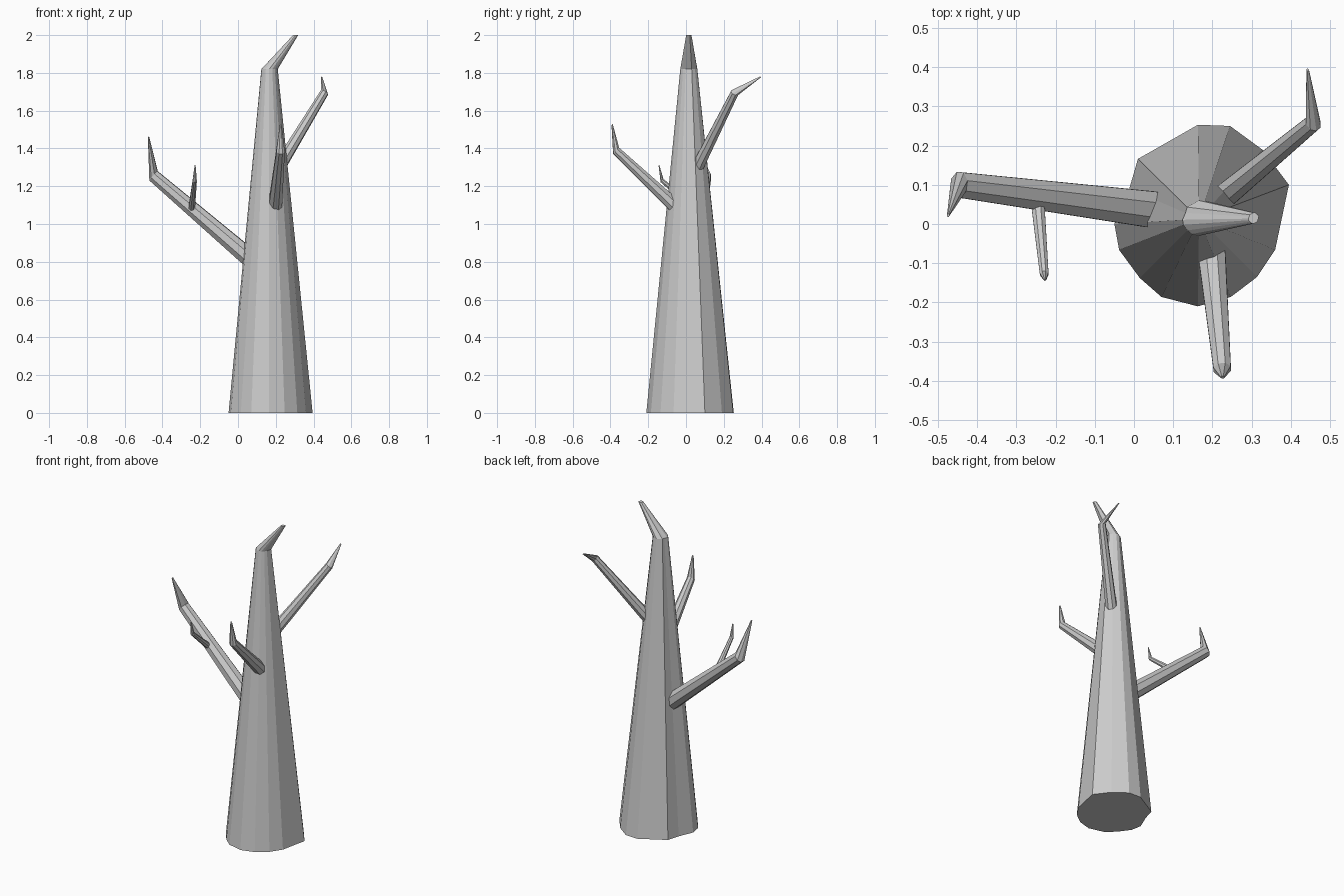
import bpy, bmesh, math
from mathutils import Vector

cube = bpy.data.objects.get("Cube")
if cube:
    bpy.data.objects.remove(cube, do_unlink=True)

bark = bpy.data.materials.new("grey_bark")
bark.use_nodes = True
GREY = (0.6, 0.6, 0.6, 1.0)
bark.diffuse_color = GREY
bark.node_tree.nodes["Principled BSDF"].inputs["Base Color"].default_value = GREY


def loft(name, rings):
    """Skin a list of point rings into a closed, flat shaded tube."""
    bm = bmesh.new()
    loops = [[bm.verts.new(p) for p in ring] for ring in rings]
    n = len(loops[0])
    for low, high in zip(loops, loops[1:]):
        for i in range(n):
            j = (i + 1) % n
            bm.faces.new((low[i], low[j], high[j], high[i]))
    bm.faces.new(loops[0][::-1])
    bm.faces.new(loops[-1])
    bmesh.ops.recalc_face_normals(bm, faces=bm.faces)
    mesh = bpy.data.meshes.new(name)
    bm.to_mesh(mesh)
    bm.free()
    mesh.materials.append(bark)
    obj = bpy.data.objects.new(name, mesh)
    bpy.context.collection.objects.link(obj)
    return obj


def ring(centre, axis, radius, sides=8):
    """Circle of points around an axis."""
    turn = Vector(axis).to_track_quat('Z', 'Y')
    angles = [math.tau * (i + 0.5) / sides for i in range(sides)]
    return [Vector(centre) + turn @ Vector((math.cos(a), math.sin(a), 0)) * radius
            for a in angles]


def branch(name, base, bend, tip, radii):
    """Tapered limb with a sharp bend and a pointed end."""
    base, bend, tip = Vector(base), Vector(bend), Vector(tip)
    axis = bend - base
    loft(name, [ring(base, axis, radii[0]), ring(bend, axis, radii[1]),
                ring(tip, axis, radii[2])])


# Trunk: uneven base outline shrinking to a narrow neck, then a bent tip
outline = [(0.163, 0.253), (0.245, 0.25), (0.327, 0.19), (0.395, 0.10),
           (0.36, -0.066), (0.314, -0.135), (0.247, -0.186), (0.163, -0.21),
           (0.07, -0.186), (0.015, -0.138), (-0.038, -0.066), (-0.05, 0.0),
           (-0.012, 0.09), (0.01, 0.166)]


def trunk_ring(centre, scale):
    cx, cy, cz = centre
    return [(cx + (x - 0.172) * scale, cy + (y - 0.022) * scale, cz)
            for x, y in outline]


loft("trunk", [trunk_ring((0.172, 0.022, 0), 1.0),
               trunk_ring((0.167, 0.015, 1.82), 0.195),
               trunk_ring((0.305, 0.015, 2.0), 0.06)])

# Limbs
branch("right_branch", (0.10, 0.03, 0.787), (-0.447, 0.10, 1.255),
       (-0.474, 0.022, 1.46), (0.052, 0.035, 0.005))
branch("right_twig", (-0.247, 0.07, 1.065), (-0.229, -0.127, 1.23),
       (-0.227, -0.143, 1.31), (0.019, 0.012, 0.003))
branch("front_branch", (0.194, -0.03, 1.068), (0.225, -0.37, 1.388),
       (0.226, -0.391, 1.525), (0.04, 0.024, 0.005))
branch("left_back_branch", (0.205, 0.05, 1.28), (0.457, 0.258, 1.695),
       (0.443, 0.393, 1.778), (0.035, 0.023, 0.004))
